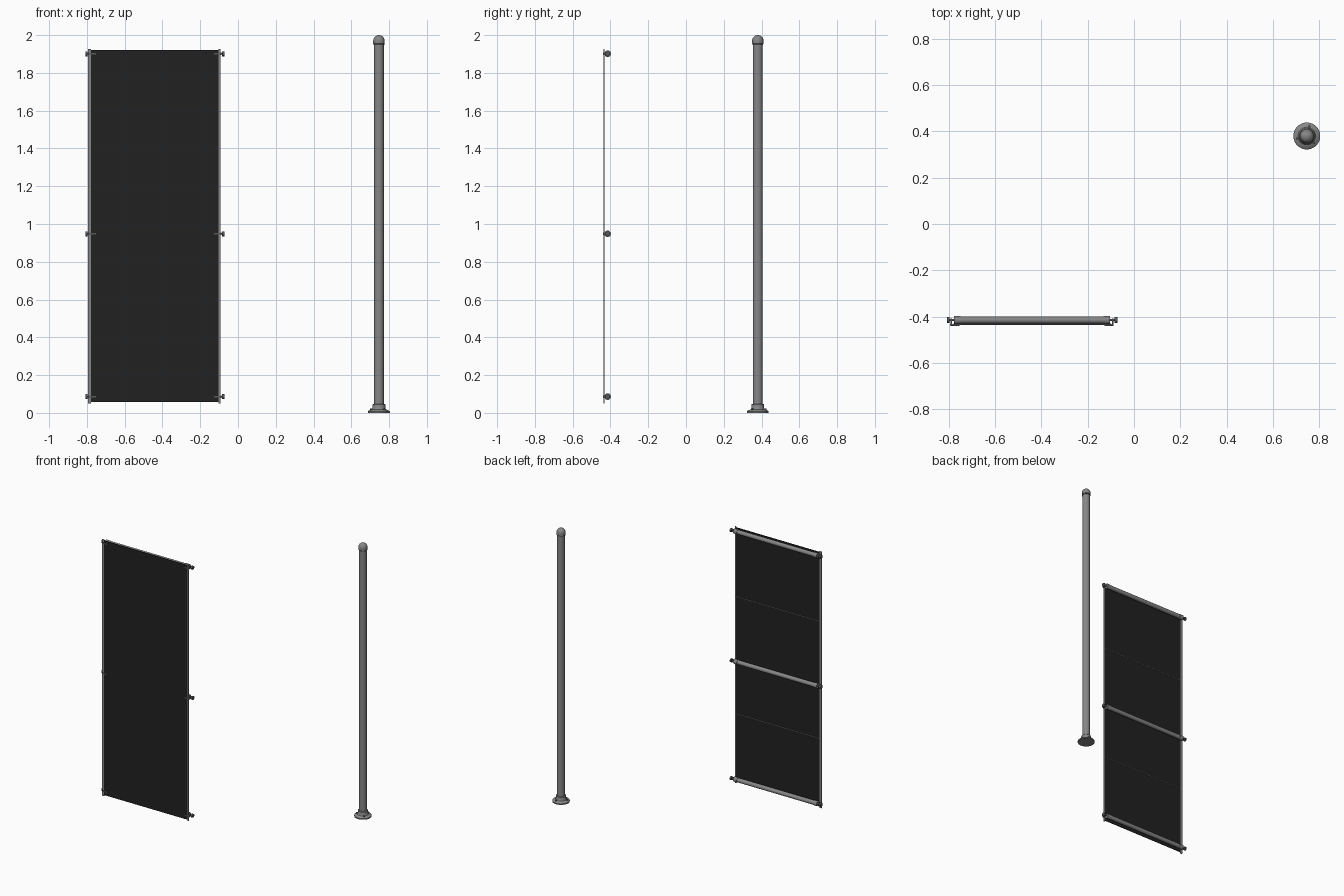
import bpy, math
from mathutils import Vector

if "Cube" in bpy.data.objects:
    bpy.data.objects.remove(bpy.data.objects["Cube"])


def material(name, rgb):
    m = bpy.data.materials.new(name)
    m.diffuse_color = (*rgb, 1)
    m.use_nodes = True
    m.node_tree.nodes["Principled BSDF"].inputs["Base Color"].default_value = m.diffuse_color
    return m


STEEL = material("brushed steel grey", (0.24, 0.24, 0.24))
DARK = material("dark steel", (0.1, 0.1, 0.1))
BLACK = material("black sheet", (0.015, 0.015, 0.015))


def finish(ob, name, mat, smooth=False):
    ob.name = name
    ob.data.materials.clear()
    ob.data.materials.append(mat)
    if smooth:
        bpy.ops.object.shade_smooth_by_angle(angle=math.radians(35))
    return ob


def box(name, lo, hi, mat):
    lo, hi = Vector(lo), Vector(hi)
    bpy.ops.mesh.primitive_cube_add(size=1, location=(lo + hi) / 2)
    ob = bpy.context.object
    ob.scale = hi - lo
    bpy.ops.object.transform_apply(location=False, rotation=False, scale=True)
    return finish(ob, name, mat)


def rod(name, a, b, r, mat, n=24):
    a, b = Vector(a), Vector(b)
    d = b - a
    bpy.ops.mesh.primitive_cylinder_add(vertices=n, radius=r, depth=d.length, location=(a + b) / 2)
    ob = bpy.context.object
    ob.rotation_euler = d.to_track_quat('Z', 'Y').to_euler()
    return finish(ob, name, mat, True)


def lathe(name, profile, x, y, mat, n=40):
    verts, faces = [], []
    for r, z in profile:
        for i in range(n):
            t = 2 * math.pi * i / n
            verts.append((r * math.cos(t), r * math.sin(t), z))
    for k in range(len(profile) - 1):
        for i in range(n):
            j = (i + 1) % n
            faces.append((k * n + i, k * n + j, (k + 1) * n + j, (k + 1) * n + i))
    faces.append(tuple(reversed(range(n))))
    faces.append(tuple((len(profile) - 1) * n + i for i in range(n)))
    me = bpy.data.meshes.new(name)
    me.from_pydata(verts, [], faces)
    ob = bpy.data.objects.new(name, me)
    ob.location = (x, y, 0)
    bpy.context.collection.objects.link(ob)
    bpy.ops.object.select_all(action='DESELECT')
    ob.select_set(True)
    bpy.context.view_layer.objects.active = ob
    return finish(ob, name, mat, True)


# Standing post: flange foot with socket, tube, domed cap
PX, PY = 0.746, 0.38
lathe("post_foot", [(0.058, 0), (0.058, 0.008), (0.054, 0.012), (0.038, 0.018),
                    (0.034, 0.024), (0.034, 0.044), (0.031, 0.047), (0.026, 0.047)], PX, PY, STEEL)
rod("post_tube", (PX, PY, 0.01), (PX, PY, 1.96), 0.026, STEEL, 40)
dome = [(0.03 * math.cos(t), 1.971 + 0.029 * math.sin(t))
        for t in (math.radians(10 * i) for i in range(9))]
lathe("post_cap", [(0.027, 1.952), (0.03, 1.955)] + dome + [(0.001, 2.0)], PX, PY, STEEL)
lathe("post_cap_joint", [(0.0285, 1.948), (0.0285, 1.953)], PX, PY, DARK)
# Foot screws
for a in (75, 195, 315):
    c, s = math.cos(math.radians(a)), math.sin(math.radians(a))
    x, y = PX + 0.042 * c, PY + 0.042 * s
    rod("foot_screw", (x, y, 0.01), (x, y, 0.022), 0.006, DARK, 12)

# Thin black sheet with edge strips
box("sheet", (-0.782, -0.437, 0.058), (-0.098, -0.433, 1.92), BLACK)
box("left_edge_strip", (-0.794, -0.438, 0.05), (-0.778, -0.431, 1.926), STEEL)
box("right_edge_strip", (-0.102, -0.438, 0.05), (-0.093, -0.431, 1.926), STEEL)

# Narrow stiffening wires behind the sheet
for z in (0.557, 1.414):
    rod("back_wire", (-0.78, -0.4325, z), (-0.1, -0.4325, z), 0.002, STEEL, 8)

# Cross tubes with end collars, pins, knobs and clips
TY, MID = -0.4145, -0.44
for z in (0.086, 0.948, 1.901):
    rod("cross_tube", (-0.765, TY, z), (-0.115, TY, z), 0.0155, STEEL)
    for s in (-1, 1):
        def at(d, y=TY):
            return (MID + s * d, y, z)
        rod("end_collar", at(0.308), at(0.337), 0.0175, STEEL)
        rod("end_pin", at(0.335), at(0.36), 0.004, STEEL, 12)
        rod("end_knob", at(0.356), at(0.368), 0.013, DARK, 20)
        xs = sorted((MID + s * 0.313, MID + s * 0.352))
        box("front_clip", (xs[0], -0.44, z - 0.004), (xs[1], -0.436, z + 0.004), DARK)
        xs = sorted((MID + s * 0.345, MID + s * 0.352))
        box("clip_arm", (xs[0], -0.44, z - 0.006), (xs[1], TY + 0.006, z + 0.006), DARK)
